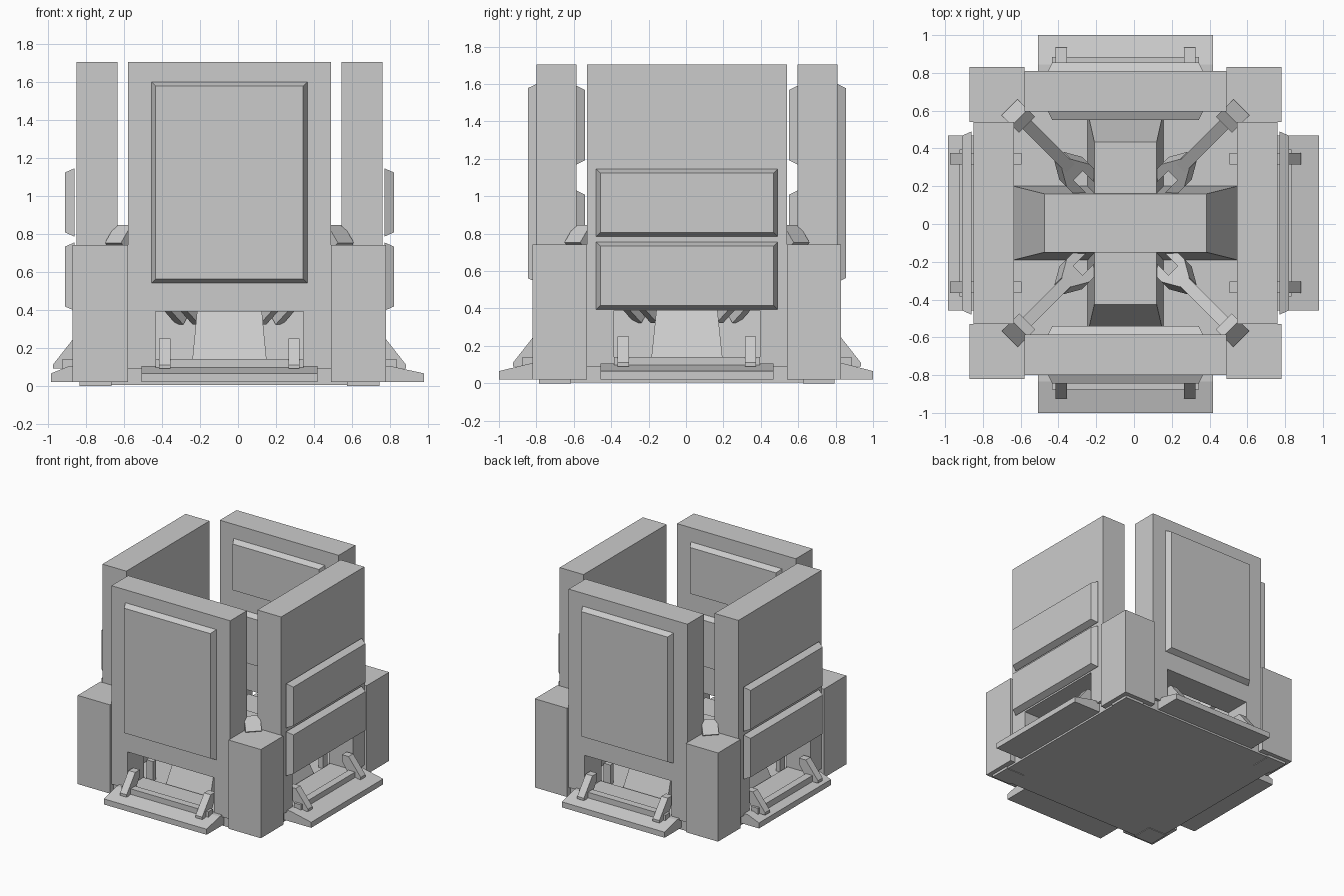
import bpy, bmesh, math
from mathutils import Vector, Matrix

old = bpy.data.objects.get("Cube")
if old:
    bpy.data.objects.remove(old, do_unlink=True)

grey = bpy.data.materials.new("plain_grey")
grey.use_nodes = True
grey.diffuse_color = (0.6, 0.6, 0.6, 1)
grey.node_tree.nodes["Principled BSDF"].inputs["Base Color"].default_value = (0.6, 0.6, 0.6, 1)

# Everything is built around this slightly offset centre
CENTRE = Matrix.Translation((-0.045, 0.005, 0))


def make(name, rings, turn=0, place=None):
    """Join two matching rings of points into a closed solid."""
    bm = bmesh.new()
    a, b = [[bm.verts.new(p) for p in ring] for ring in rings]
    bm.faces.new(a)
    bm.faces.new(b)
    for i in range(len(a)):
        j = (i + 1) % len(a)
        bm.faces.new((a[i], a[j], b[j], b[i]))
    bmesh.ops.recalc_face_normals(bm, faces=bm.faces)
    m = CENTRE @ Matrix.Rotation(math.radians(turn), 4, 'Z')
    bm.transform(m @ place if place else m)
    mesh = bpy.data.meshes.new(name)
    bm.to_mesh(mesh)
    bm.free()
    mesh.materials.append(grey)
    ob = bpy.data.objects.new(name, mesh)
    bpy.context.collection.objects.link(ob)
    return ob


def rect(x0, x1, z0, z1):
    return [(x0, z0), (x1, z0), (x1, z1), (x0, z1)]


def box(name, x0, x1, y0, y1, z0, z1, turn=0, place=None):
    r = rect(x0, x1, y0, y1)
    return make(name, [[(x, y, z) for x, y in r] for z in (z0, z1)], turn, place)


def along_x(name, profile, x0, x1, turn):
    """Extrude a (y, z) profile sideways."""
    return make(name, [[(x, y, z) for y, z in profile] for x in (x0, x1)], turn)


def along_y(name, profile, y0, y1, turn):
    """Extrude an (x, z) profile in depth."""
    return make(name, [[(x, y, z) for x, z in profile] for y in (y0, y1)], turn)


def panel(name, half, z0, z1, y0, y1, turn, bevel=0.022):
    """Raised panel with bevelled border."""
    back = rect(-half, half, z0, z1)
    face = rect(-half + bevel, half - bevel, z0 + bevel, z1 - bevel)
    return make(name, [[(x, y0, z) for x, z in back], [(x, y1, z) for x, z in face]], turn)


def hump(name, hx, hy, tx, ty, z0, z1):
    """Tapered block on the floor."""
    return make(name, [[(x, y, z0) for x, y in rect(-hx, hx, -hy, hy)],
                       [(x, y, z1) for x, y in rect(-tx, tx, -ty, ty)]])


def slanted(start, end):
    """Matrix whose local x runs from start to end, with y level."""
    a, b = Vector(start), Vector(end)
    x = (b - a).normalized()
    y = Vector((0, 0, 1)).cross(x).normalized()
    z = x.cross(y)
    m = Matrix((x, y, z)).transposed().to_4x4()
    m.translation = a
    return m, (b - a).length


# Floor and the crossing tapered blocks
box("base", -0.78, 0.78, -0.78, 0.78, 0.005, 0.09)
hump("long_floor_block", 0.59, 0.195, 0.43, 0.155, 0.09, 0.47)
hump("cross_floor_block", 0.2, 0.585, 0.165, 0.43, 0.09, 0.45)

# Wall outline with a doorway at the bottom
wall = [(-0.535, 0.09), (-0.535, 1.705), (0.535, 1.705), (0.535, 0.09),
        (0.39, 0.09), (0.39, 0.39), (-0.39, 0.39), (-0.39, 0.09)]

sides = (("front", 0, 1.005), ("left", 90, 1.025), ("back", 180, 0.995), ("right", 270, 0.94))
for side, turn, reach in sides:
    along_y(side + "_wall", wall, -0.805, -0.59, turn)

    # Outer and inner panels
    if side in ("front", "back"):
        panel(side + "_tall_panel", 0.41, 0.54, 1.6, -0.805, -0.85, turn)
        panel(side + "_inner_upper_panel", 0.41, 1.17, 1.59, -0.59, -0.545, turn)
        panel(side + "_inner_lower_panel", 0.41, 0.61, 1.03, -0.59, -0.545, turn)
    else:
        panel(side + "_upper_panel", 0.485, 0.785, 1.145, -0.815, -0.865, turn)
        panel(side + "_lower_panel", 0.485, 0.395, 0.755, -0.815, -0.865, turn)

    # Sloped doorstep with its cross bar
    step = [(-reach, 0.02), (-reach, 0.065), (-0.84, 0.105), (-0.6, 0.105), (-0.6, 0.02)]
    along_x(side + "_step", step, -0.463, 0.463, turn)
    box(side + "_step_bar", -0.39, 0.39, -0.88, -0.82, 0.09, 0.14, turn)

    # Angled struts either side of the doorway
    strut = [(-0.93, 0.09), (-0.93, 0.11), (-0.82, 0.25), (-0.76, 0.25), (-0.76, 0.2), (-0.83, 0.09)]
    for x in (-0.34, 0.34):
        along_x(side + "_strut", strut, x - 0.03, x + 0.03, turn)
        box(side + "_inner_post", x - 0.03, x + 0.03, -0.59, -0.55, 0.09, 0.25, turn)

    # Corner pillar and foot
    box(side + "_corner_pillar", 0.535, 0.825, -0.825, -0.535, 0.02, 0.742, turn)
    box(side + "_corner_foot", 0.62, 0.79, -0.79, -0.62, 0, 0.03, turn)

    # Diagonal brace ending in a two-pronged clamp
    m, length = slanted((0.57, -0.57, 0.78), (0.31, -0.31, 0.48))
    box(side + "_brace_arm", 0, length, -0.032, 0.032, -0.045, 0.045, turn, m)
    box(side + "_brace_head", -0.03, 0.04, -0.06, 0.06, -0.06, 0.06, turn, m)
    m, length = slanted((0.31, -0.31, 0.48), (0.21, -0.21, 0.37))
    make(side + "_clamp_neck", [[(-0.04, y, z) for y, z in rect(-0.035, 0.035, -0.045, 0.045)],
                                [(0.07, y, z) for y, z in rect(-0.085, 0.085, -0.045, 0.045)]], turn, m)
    for s in (-1, 1):
        y0, y1 = sorted((s * 0.035, s * 0.085))
        box(side + "_clamp_prong", 0.07, length + 0.02, y0, y1, -0.045, 0.045, turn, m)
